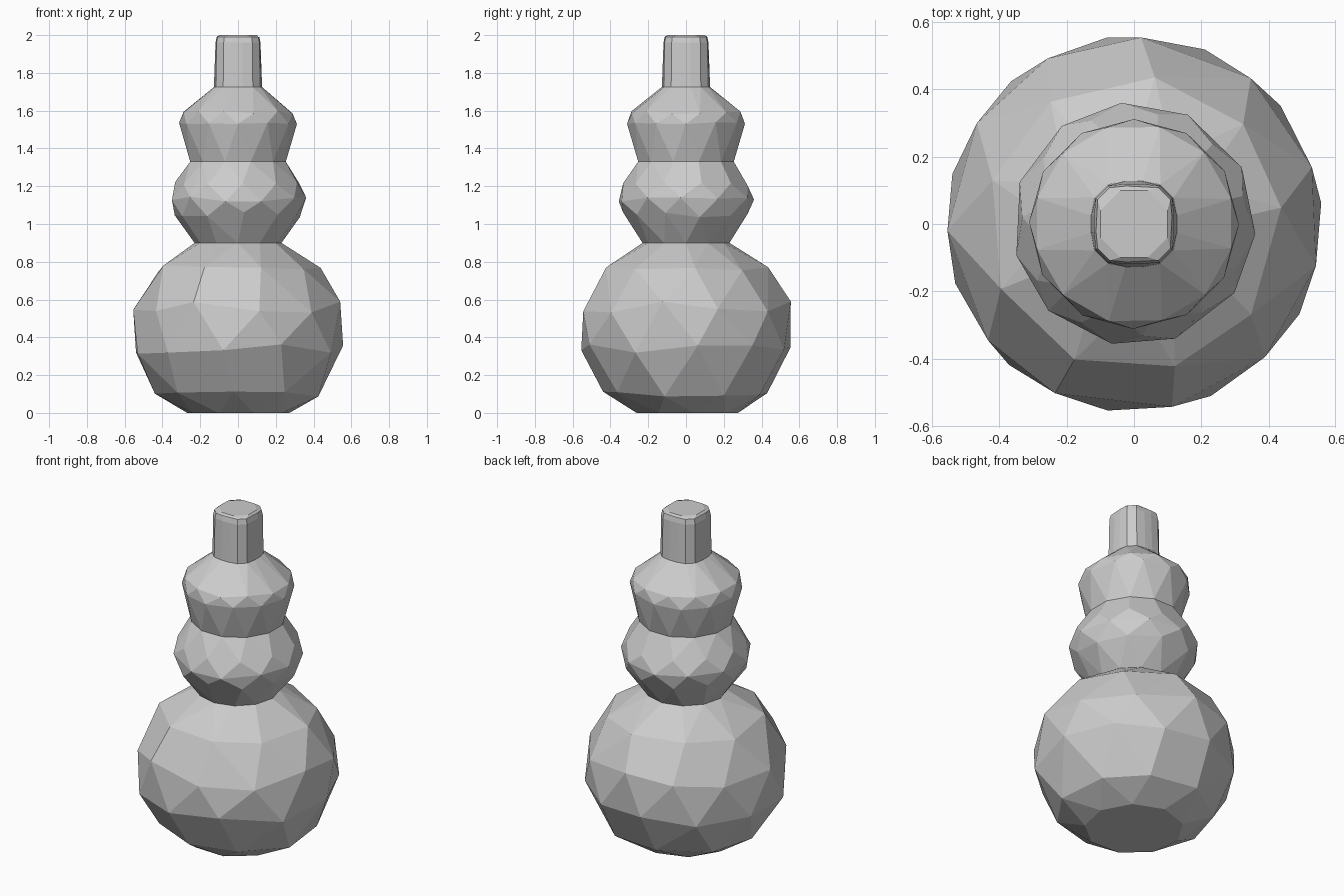
import bpy
import bmesh
import random
from math import cos, sin, pi

cube = bpy.data.objects.get("Cube")
if cube:
    bpy.data.objects.remove(cube, do_unlink=True)

random.seed(7)

grey = bpy.data.materials.new("plain grey")
grey.use_nodes = True
COLOUR = (0.6, 0.6, 0.6, 1)
grey.diffuse_color = COLOUR
grey.node_tree.nodes["Principled BSDF"].inputs["Base Color"].default_value = COLOUR


def ring(z, radius, sides, phase=0.0, jitter=0.0, power=2):
    """Points around the axis; a power above 2 squares the outline off."""
    points = []
    for i in range(sides):
        a = 2 * pi * (i + phase + random.uniform(-jitter, jitter) * 4) / sides
        c, s = cos(a), sin(a)
        r = radius / (abs(c) ** power + abs(s) ** power) ** (1 / power)
        points.append((r * c, r * s, z + random.uniform(-jitter, jitter)))
    return points


def faceted(name, rings, open_bottom=True, open_top=True):
    """Wrap the rings in a flat-faced skin, leaving the hidden joints open."""
    bm = bmesh.new()
    for points in rings:
        for p in points:
            bm.verts.new(p)
    hull = bmesh.ops.convex_hull(bm, input=bm.verts[:])
    spare = {g for g in hull["geom_interior"] + hull["geom_unused"]
             if isinstance(g, bmesh.types.BMVert)}
    bmesh.ops.delete(bm, geom=list(spare), context="VERTS")
    bmesh.ops.dissolve_limit(bm, angle_limit=0.1, verts=bm.verts[:], edges=bm.edges[:])
    bmesh.ops.recalc_face_normals(bm, faces=bm.faces[:])
    caps = [f for f in bm.faces
            if (open_bottom and f.normal.z < -0.99) or (open_top and f.normal.z > 0.99)]
    bmesh.ops.delete(bm, geom=caps, context="FACES")
    mesh = bpy.data.meshes.new(name)
    bm.to_mesh(mesh)
    bm.free()
    mesh.materials.append(grey)
    obj = bpy.data.objects.new(name, mesh)
    bpy.context.collection.objects.link(obj)


# Shared joints between the stacked parts
waist = ring(0.9, 0.23, 12)
chest = ring(1.33, 0.262, 12, 0.5)
collar = ring(1.725, 0.128, 16, 0.5, power=3)

# Large lower ball with a flat foot
faceted("lower_ball", [
    ring(0, 0.275, 9, 0.2),
    ring(0.105, 0.44, 9, 0.6, 0.02),
    ring(0.34, 0.56, 11, 0.1, 0.03),
    ring(0.56, 0.555, 11, 0.6, 0.03),
    ring(0.76, 0.44, 9, 0.1, 0.02),
    waist], open_bottom=False)

# Smaller middle ball
faceted("middle_ball", [
    waist,
    ring(1.05, 0.335, 11, 0.4, 0.015),
    ring(1.13, 0.362, 11, 0.9, 0.015),
    ring(1.215, 0.333, 11, 0.4, 0.01),
    chest])

# Flared upper body with sloping shoulders
faceted("upper_body", [
    chest,
    ring(1.53, 0.312, 12, 0.0, 0.01),
    ring(1.59, 0.298, 12, 0.5, 0.01),
    collar])

# Rounded square neck with a bevelled top
faceted("neck", [
    collar,
    ring(1.96, 0.119, 16, 0.5, power=4),
    ring(1.99, 0.113, 16, 0.5, power=4),
    ring(2.0, 0.1, 8, 0.5, power=4)], open_top=False)
